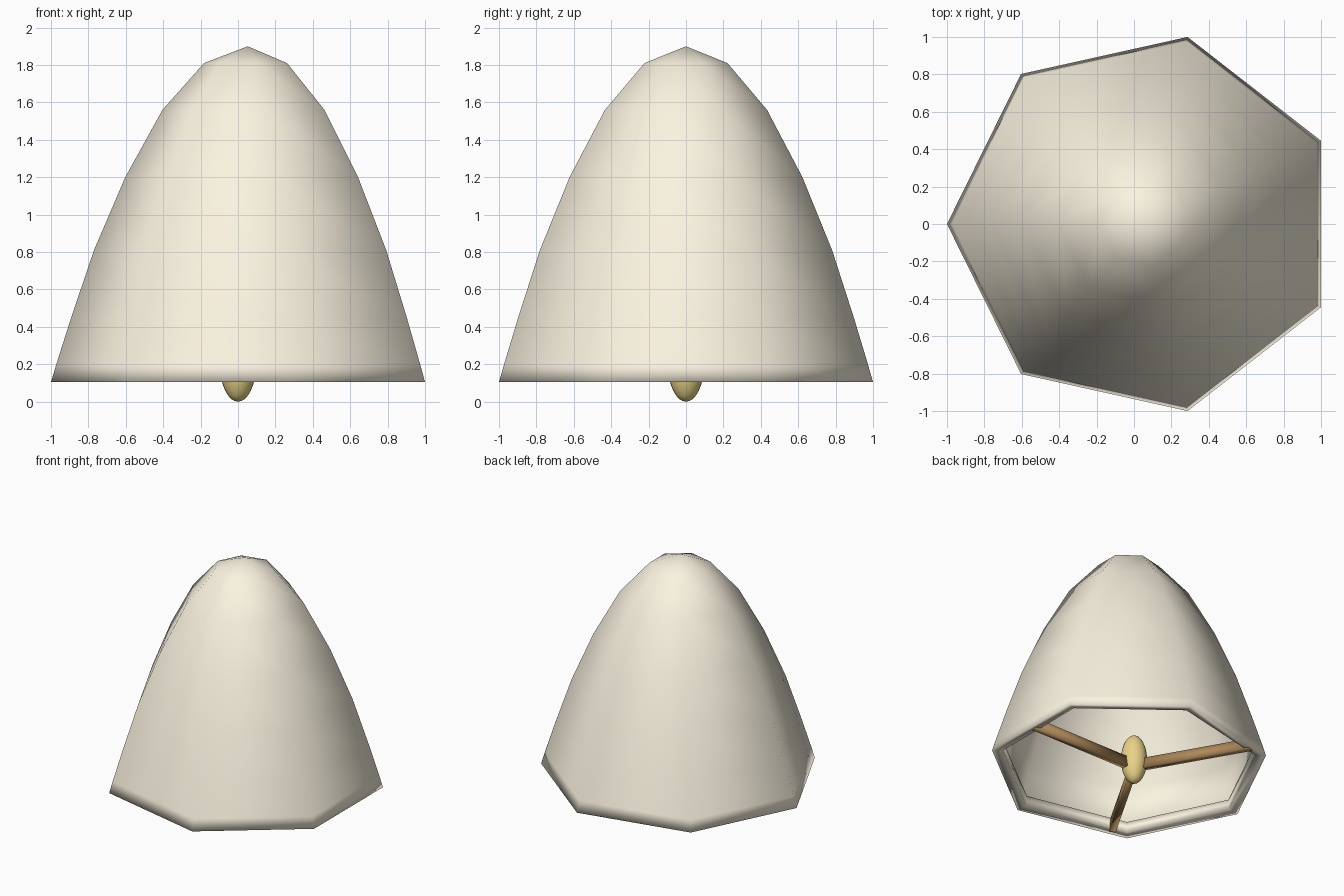
import bpy, bmesh, math
from mathutils import Matrix

if "Cube" in bpy.data.objects:
    bpy.data.objects.remove(bpy.data.objects["Cube"])


def material(name, rgb):
    m = bpy.data.materials.new(name)
    m.diffuse_color = (*rgb, 1)
    m.use_nodes = True
    m.node_tree.nodes["Principled BSDF"].inputs["Base Color"].default_value = m.diffuse_color
    return m


def finish(bm, name, mat):
    bmesh.ops.recalc_face_normals(bm, faces=bm.faces)
    for f in bm.faces:
        f.smooth = True
    me = bpy.data.meshes.new(name)
    bm.to_mesh(me)
    bm.free()
    me.materials.append(mat)
    ob = bpy.data.objects.new(name, me)
    bpy.context.collection.objects.link(ob)
    return ob


cream = material("cream", (0.96, 0.90, 0.75))
wood = material("wood", (0.42, 0.25, 0.10))
gold = material("gold", (0.82, 0.65, 0.24))

# Seven-sided thin shade: outer profile from apex to rim, inward lip, inner back up
SIDES, CX = 7, 0.052
profile = [(0, 1.9), (0.234, 1.81), (0.456, 1.56), (0.655, 1.2), (0.822, 0.81),
           (0.944, 0.45), (1.025, 0.195), (1.052, 0.105),
           (0.97, 0.115), (0.965, 0.195), (1.01, 0.2), (0.932, 0.45), (0.81, 0.81),
           (0.643, 1.197), (0.446, 1.553), (0.228, 1.798), (0, 1.888)]
bm = bmesh.new()
rings = []
for r, z in profile:
    if r == 0:
        rings.append([bm.verts.new((CX, 0, z))] * SIDES)
        continue
    ring = []
    for i in range(SIDES):
        a = math.pi + math.tau * i / SIDES
        ring.append(bm.verts.new((CX + r * math.cos(a), 0.975 * r * math.sin(a), z)))
    rings.append(ring)
for lo, hi in zip(rings, rings[1:]):
    for i in range(SIDES):
        j = (i + 1) % SIDES
        bm.faces.new(dict.fromkeys((lo[i], lo[j], hi[j], hi[i])))
finish(bm, "shade", cream)

# Three horizontal support spokes
for n, (deg, length) in enumerate([(0, 0.965), (120, 0.92), (240, 0.92)]):
    bm = bmesh.new()
    bmesh.ops.create_cube(bm, size=1, matrix=Matrix.Rotation(math.radians(deg), 4, 'Z')
                          @ Matrix.Translation((length / 2, 0, 0.147))
                          @ Matrix.Diagonal((length, 0.05, 0.08, 1)))
    finish(bm, f"spoke_{n + 1}", wood)

# Elongated bulb at the hub
bm = bmesh.new()
bmesh.ops.create_uvsphere(bm, u_segments=24, v_segments=16, radius=1,
                          matrix=Matrix.Translation((0, 0, 0.2))
                          @ Matrix.Diagonal((0.097, 0.097, 0.2, 1)))
finish(bm, "bulb", gold)
